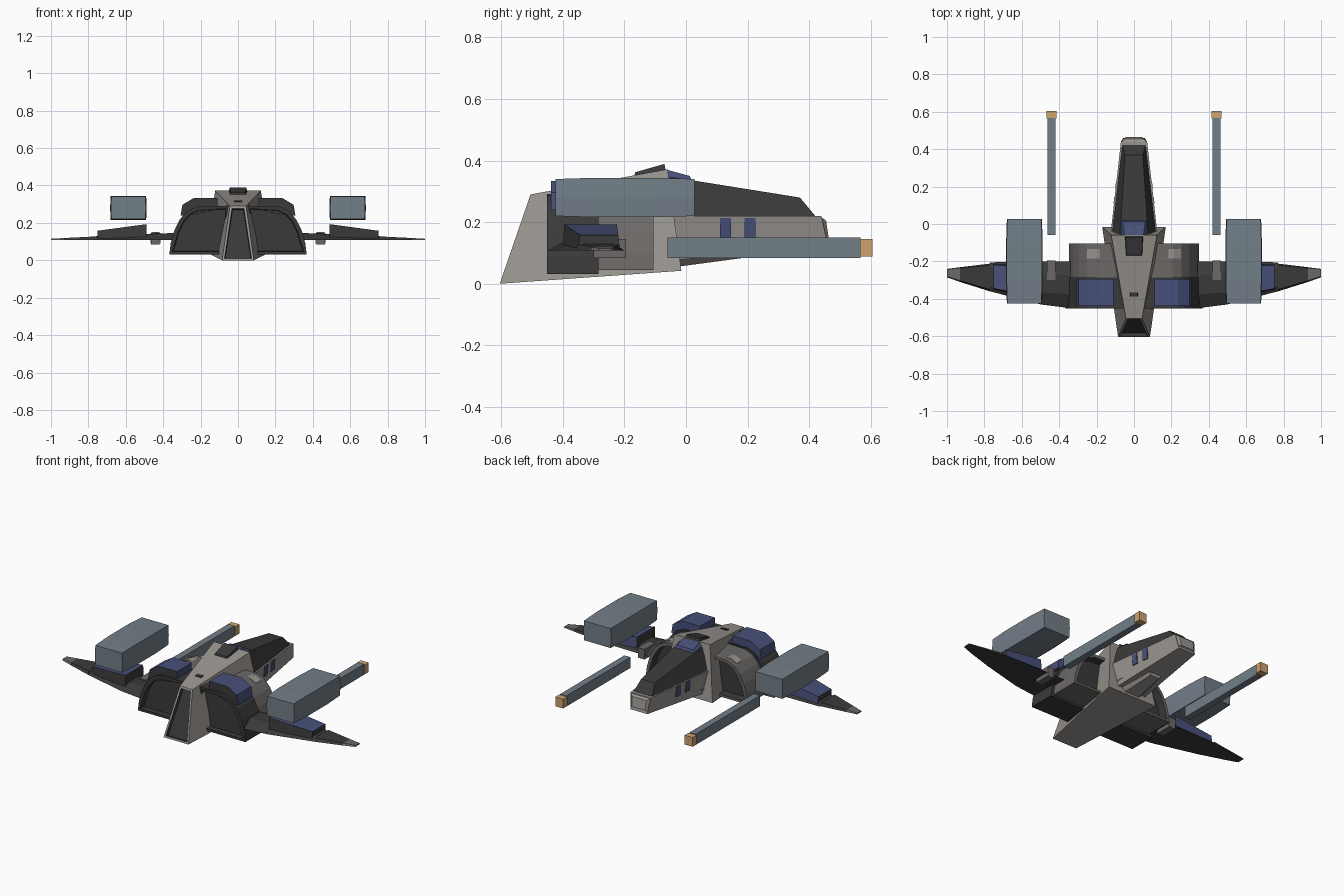
import bpy, bmesh
from mathutils import Vector

if "Cube" in bpy.data.objects:
    bpy.data.objects.remove(bpy.data.objects["Cube"])


def material(name, r, g, b):
    m = bpy.data.materials.new(name)
    m.diffuse_color = (r, g, b, 1)
    m.use_nodes = True
    m.node_tree.nodes["Principled BSDF"].inputs["Base Color"].default_value = m.diffuse_color
    return m


LIGHT = material("light_grey", 0.32, 0.30, 0.28)
MID = material("cowl_grey", 0.15, 0.14, 0.135)
DARK = material("charcoal", 0.042, 0.042, 0.042)
BLUE = material("navy_blue", 0.065, 0.08, 0.19)
STEEL = material("steel_blue", 0.17, 0.21, 0.245)
COPPER = material("copper", 0.62, 0.36, 0.16)


def loft(name, rings, mats, mirror=False, paint=None, inset=None):
    """Skin equal-length rings and cap both ends.
    paint(normal, centre) -> material slot; inset = (direction, thickness, depth, slot)"""
    bm = bmesh.new()
    loops = [[bm.verts.new(p) for p in ring] for ring in rings]
    n = len(loops[0])
    for a, b in zip(loops, loops[1:]):
        for i in range(n):
            j = (i + 1) % n
            bm.faces.new((a[i], a[j], b[j], b[i]))
    bm.faces.new(loops[0])
    bm.faces.new(loops[-1])
    bmesh.ops.recalc_face_normals(bm, faces=bm.faces)
    bm.normal_update()
    if paint:
        for f in bm.faces:
            f.material_index = paint(f.normal, f.calc_center_median())
    if inset:
        direction, thick, depth, slot = inset
        chosen = [f for f in bm.faces if f.normal.dot(Vector(direction)) > 0.9]
        bmesh.ops.inset_region(bm, faces=chosen, thickness=thick, depth=0)
        rim = bmesh.ops.inset_region(bm, faces=chosen, thickness=0.004, depth=depth)
        for f in chosen + rim["faces"]:
            f.material_index = slot
    me = bpy.data.meshes.new(name)
    bm.to_mesh(me)
    bm.free()
    for m in mats:
        me.materials.append(m)
    ob = bpy.data.objects.new(name, me)
    bpy.context.collection.objects.link(ob)
    if mirror:
        ob.modifiers.new("mirror", "MIRROR").use_mirror_merge = False
    return ob


def box(name, x0, x1, y0, y1, z0, z1, mat, mirror=True):
    ring = lambda y: [(x0, y, z0), (x1, y, z0), (x1, y, z1), (x0, y, z1)]
    return loft(name, [ring(y0), ring(y1)], [mat], mirror)


def trap(wb, yb, zb, wt, yt, zt):
    """Symmetric cross-section: bottom half-width/y/z, top half-width/y/z"""
    return [(-wb, yb, zb), (wb, yb, zb), (wt, yt, zt), (-wt, yt, zt)]


def extrude(profile, y0, y1):
    return [[(x, y, z) for x, z in profile] for y in (y0, y1)]


# central spine, with a dark recess in the sloping tail wall
loft("spine", [trap(0.085, -0.605, 0.0, 0.043, -0.505, 0.29),
               trap(0.17, -0.015, 0.042, 0.122, -0.06, 0.372)],
     [LIGHT, DARK], inset=((0, -0.95, 0.32), 0.017, -0.02, 1))

# roof vent wedge and small hatch
loft("roof_vent", [trap(0.045, -0.17, 0.345, 0.04, -0.165, 0.362),
                   trap(0.05, -0.065, 0.36, 0.045, -0.07, 0.389)], [DARK])
loft("roof_hatch", [trap(0.022, -0.39, 0.30, 0.02, -0.388, 0.316),
                    trap(0.022, -0.365, 0.30, 0.02, -0.367, 0.32)], [DARK])

# nose hull
loft("nose_hull", [trap(0.10, -0.05, 0.075, 0.125, -0.05, 0.22),
                   trap(0.058, 0.46, 0.125, 0.07, 0.44, 0.22)], [LIGHT])
loft("nose_tip", [trap(0.058, 0.455, 0.14, 0.066, 0.44, 0.215),
                  trap(0.045, 0.464, 0.145, 0.05, 0.455, 0.205)], [LIGHT])
loft("nose_keel", [trap(0.05, -0.03, 0.055, 0.11, -0.03, 0.11),
                   trap(0.03, 0.18, 0.083, 0.06, 0.2, 0.12)], [LIGHT])

# dark canopy and the blue panel behind it
loft("canopy", [trap(0.117, -0.05, 0.22, 0.075, -0.05, 0.347),
                trap(0.062, 0.42, 0.22, 0.047, 0.37, 0.28)], [DARK])
loft("canopy_panel", [trap(0.075, -0.07, 0.34, 0.05, -0.065, 0.371),
                      trap(0.07, 0.02, 0.335, 0.06, 0.012, 0.35)], [BLUE])

# blue stripes on the nose sides, following the hull taper
for k, y0 in enumerate((0.11, 0.19)):
    def stripe_ring(y):
        t = (y + 0.05) / 0.5
        top, low = 0.126 - 0.055 * t, 0.115 - 0.048 * t
        return [(low - 0.002, y, 0.15), (low + 0.004, y, 0.15),
                (top + 0.001, y, 0.213), (top - 0.005, y, 0.213)]
    loft(f"nose_stripe_{k}", [stripe_ring(y0), stripe_ring(y0 + 0.036)], [BLUE], True)

# engine nacelles: dark rear drum with exhaust recess, grey cowl with intake
arch = [(0.05, 0.032), (0.367, 0.032), (0.36, 0.09), (0.34, 0.16), (0.31, 0.22),
        (0.27, 0.265), (0.22, 0.288), (0.05, 0.292)]
loft("engine_drum", extrude(arch, -0.452, -0.285), [DARK], True,
     inset=((0, -1, 0), 0.022, -0.03, 0))
cowl = [(x * 0.945, 0.045 + (z - 0.032) * 0.92) for x, z in arch]
loft("engine_cowl", extrude(cowl, -0.29, -0.105), [MID, DARK], True,
     inset=((0, 1, 0), 0.02, -0.05, 1))
loft("cowl_patch", [[(0.165, y, 0.279), (0.21, y, 0.2835), (0.252, y, 0.263), (0.252, y, 0.258),
                     (0.21, y, 0.278), (0.165, y, 0.274)] for y in (-0.185, -0.135)],
     [LIGHT], True)

# blue armour hoods over the drums, dark on the ends
hood = [(0.11, 0.27), (0.11, 0.334), (0.235, 0.334), (0.297, 0.297), (0.307, 0.24), (0.26, 0.24)]
loft("engine_hood", extrude(hood, -0.438, -0.295), [BLUE, DARK], True,
     paint=lambda n, c: 1 if n.y < -0.9 else 0)


# wings with grey tips
def wing_ring(x, lead, trail, top):
    mid = (lead + trail) / 2
    return [(x, lead, 0.108), (x, mid + 0.05, top), (x, mid - 0.05, top), (x, trail, 0.108)]


loft("wing", [wing_ring(0.34, -0.2, -0.45, 0.146), wing_ring(0.5, -0.2, -0.43, 0.14),
              wing_ring(0.77, -0.205, -0.36, 0.128)], [DARK], True)
loft("wing_outer", [[(0.77, -0.212, 0.108), (0.77, -0.22, 0.127), (0.77, -0.35, 0.127), (0.77, -0.36, 0.108)],
                    [(0.93, -0.231, 0.108), (0.93, -0.236, 0.119), (0.93, -0.302, 0.119), (0.93, -0.31, 0.108)],
                    [(1.0, -0.24, 0.108), (1.0, -0.242, 0.115), (1.0, -0.28, 0.115), (1.0, -0.285, 0.108)]],
     [DARK, MID], True, paint=lambda n, c: 1 if c.x > 0.93 and n.z > -0.5 else 0)

# launcher pedestals: dark wedges with blue tops
loft("wing_pedestal", [[(0.49, -0.4, 0.125), (0.49, -0.22, 0.125), (0.49, -0.225, 0.193), (0.49, -0.395, 0.193)],
                       [(0.75, -0.35, 0.115), (0.75, -0.215, 0.115), (0.75, -0.22, 0.158), (0.75, -0.345, 0.158)]],
     [DARK, BLUE], True, paint=lambda n, c: 1 if n.z > 0.5 or n.y > 0.5 else 0)


# launcher boxes, slightly swollen along their length
def pod_ring(y, w, h):
    cx, cz = 0.586, 0.28
    return [(cx - w, y, cz - h), (cx + w, y, cz - h), (cx + w * 1.03, y, cz),
            (cx + w, y, cz + h), (cx - w, y, cz + h), (cx - w * 1.03, y, cz)]


loft("launcher_pod", [pod_ring(-0.424, 0.091, 0.060), pod_ring(-0.30, 0.095, 0.064),
                      pod_ring(-0.10, 0.095, 0.064), pod_ring(0.028, 0.091, 0.060)], [STEEL], True)

# long guns with copper muzzles, and their mounts under the wings
box("gun_barrel", 0.421, 0.463, -0.06, 0.567, 0.084, 0.15, STEEL)
box("gun_muzzle", 0.415, 0.469, 0.565, 0.605, 0.089, 0.146, COPPER)
box("gun_mount", 0.42, 0.465, -0.3, -0.195, 0.084, 0.146, MID)
